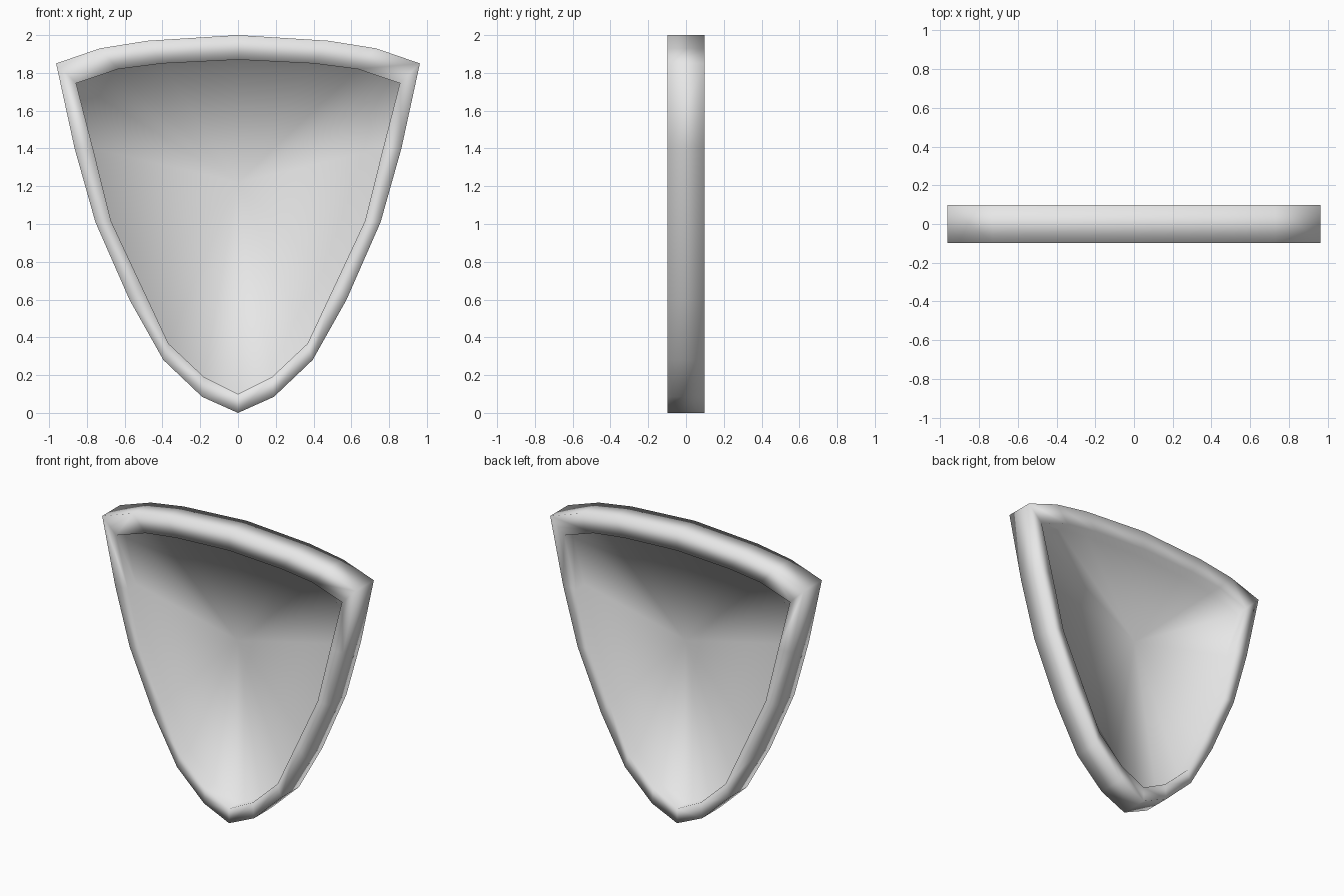
import bpy, bmesh

if "Cube" in bpy.data.objects:
    bpy.data.objects.remove(bpy.data.objects["Cube"])

# Right half of the outer and inner outlines, bottom to top (x, z)
OUTER = [(0, 0), (.19, .085), (.395, .28), (.575, .60), (.755, 1.01),
         (.865, 1.40), (.963, 1.85), (.73, 1.93), (.48, 1.97), (0, 2.0)]
INNER = [(0, .10), (.18, .19), (.368, .367), (.515, .68), (.672, 1.015),
         (.768, 1.40), (.857, 1.745), (.635, 1.82), (.40, 1.85), (0, 1.87)]
HALF_DEPTH = 0.097     # rim
PANEL_Y = 0.006        # thin recessed panel
CENTRE_Z = 1.22        # where the panel folds meet


def closed(half):
    """Mirror a half outline into a full loop."""
    return half + [(-x, z) for x, z in reversed(half[1:-1])]


bm = bmesh.new()


def ring(half, y):
    return [bm.verts.new((x, y, z)) for x, z in closed(half)]


def bridge(a, b):
    n = len(a)
    for i in range(n):
        j = (i + 1) % n
        bm.faces.new((a[i], a[j], b[j], b[i]))


# Rim face, recess wall and fan panel on each side
edges = []
for side in (-1, 1):
    rim_outer = ring(OUTER, side * HALF_DEPTH)
    rim_inner = ring(INNER, side * HALF_DEPTH)
    panel_edge = ring(INNER, side * PANEL_Y)
    bridge(rim_outer, rim_inner)
    bridge(rim_inner, panel_edge)
    centre = bm.verts.new((0, side * PANEL_Y, CENTRE_Z))
    for i, v in enumerate(panel_edge):
        bm.faces.new((v, panel_edge[(i + 1) % len(panel_edge)], centre))
    edges.append(rim_outer)

# Outer wall joining front and back
bridge(*edges)

bmesh.ops.recalc_face_normals(bm, faces=bm.faces)
for f in bm.faces:
    f.smooth = True

mesh = bpy.data.meshes.new("shield")
bm.to_mesh(mesh)
bm.free()

grey = bpy.data.materials.new("light_grey")
grey.diffuse_color = (0.8, 0.8, 0.8, 1)
grey.use_nodes = True
grey.node_tree.nodes["Principled BSDF"].inputs["Base Color"].default_value = grey.diffuse_color
mesh.materials.append(grey)

shield = bpy.data.objects.new("shield", mesh)
bpy.context.collection.objects.link(shield)
